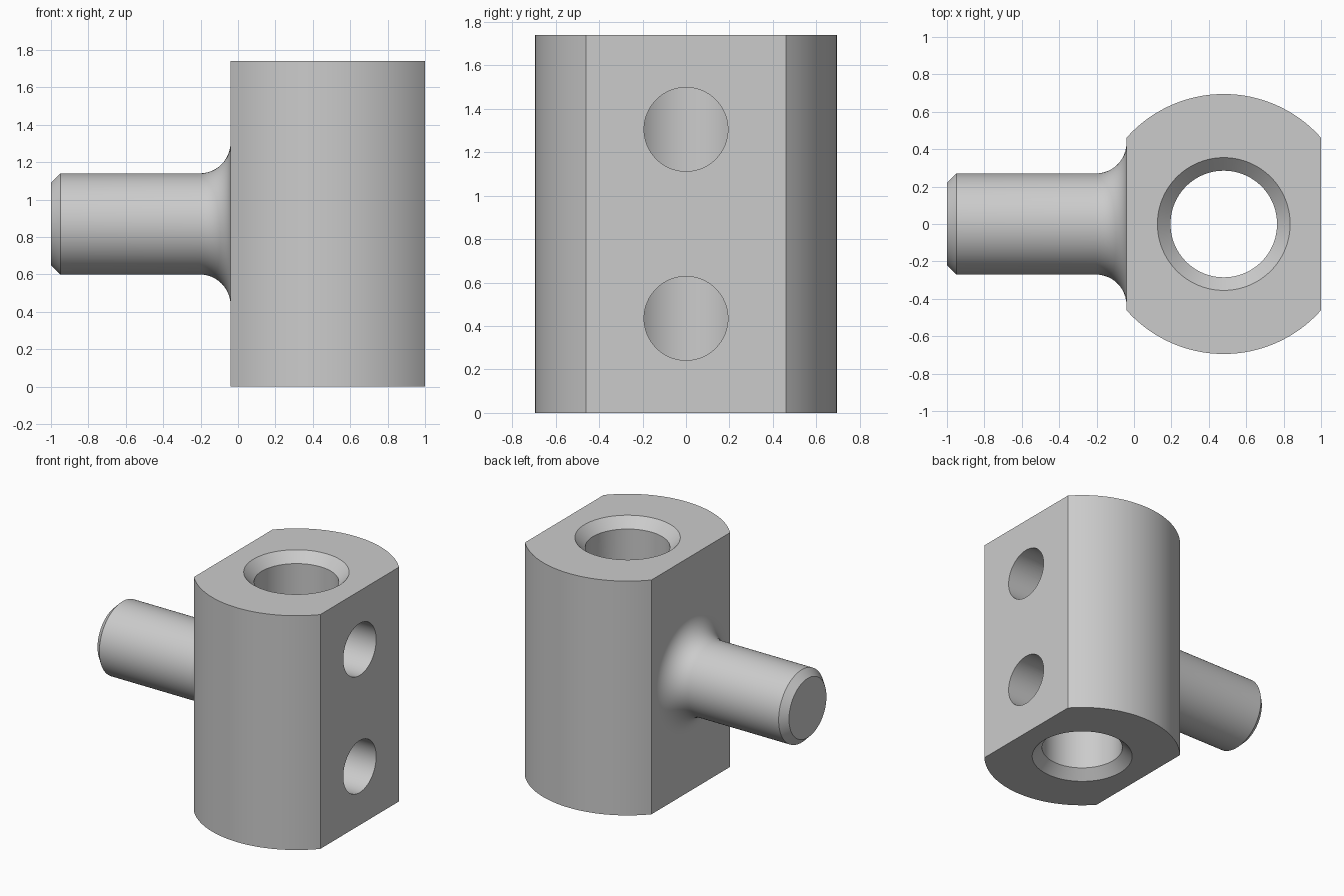
import bpy
import bmesh
from math import sin, cos, asin, pi
from mathutils import Matrix, Vector

if "Cube" in bpy.data.objects:
    bpy.data.objects.remove(bpy.data.objects["Cube"], do_unlink=True)

HEIGHT = 1.74
MID = HEIGHT / 2
CX = 0.48            # axis of the body and its bore
BODY_R, FLAT = 0.695, 0.52
BORE_R, BEVEL = 0.285, 0.07
SHAFT_R, FILLET = 0.27, 0.165
ALONG_X = Matrix.Rotation(pi / 2, 4, 'Y')

steel = bpy.data.materials.new("plain grey")
steel.use_nodes = True
GREY = (0.6, 0.6, 0.6, 1)
steel.diffuse_color = GREY
steel.node_tree.nodes["Principled BSDF"].inputs["Base Color"].default_value = GREY


def make_object(name, bm):
    bmesh.ops.recalc_face_normals(bm, faces=bm.faces[:])
    mesh = bpy.data.meshes.new(name)
    bm.to_mesh(mesh)
    bm.free()
    mesh.materials.append(steel)
    obj = bpy.data.objects.new(name, mesh)
    bpy.context.collection.objects.link(obj)
    return obj


def lathe(name, profile, matrix, steps=96):
    """Closed solid turned from (radius, height) points about local z."""
    bm = bmesh.new()
    rings = [[bm.verts.new(matrix @ Vector((r * cos(2 * pi * i / steps),
                                            r * sin(2 * pi * i / steps), h)))
              for i in range(steps)] for r, h in profile]
    for a, b in zip(rings, rings[1:]):
        for i in range(steps):
            j = (i + 1) % steps
            bm.faces.new((a[i], a[j], b[j], b[i]))
    bm.faces.new(rings[0])
    bm.faces.new(rings[-1])
    return make_object(name, bm)


def combine(target, tool, operation):
    mod = target.modifiers.new(tool.name, 'BOOLEAN')
    mod.operation = operation
    mod.solver = 'EXACT'
    mod.object = tool
    bpy.context.view_layer.objects.active = target
    bpy.ops.object.modifier_apply(modifier=mod.name)
    bpy.data.objects.remove(tool, do_unlink=True)


# Body: round bar with two flats, extruded upward
half = asin(FLAT / BODY_R)
arc = [-half + 2 * half * i / 40 for i in range(41)]
front = [(CX + BODY_R * sin(a), -BODY_R * cos(a)) for a in arc]
back = [(x, -y) for x, y in reversed(front)]
bm = bmesh.new()
base = bm.faces.new([bm.verts.new((x, y, 0)) for x, y in front + back])
top = bmesh.ops.extrude_face_region(bm, geom=[base])["geom"]
bmesh.ops.translate(bm, vec=(0, 0, HEIGHT),
                    verts=[v for v in top if isinstance(v, bmesh.types.BMVert)])
body = make_object("clamp_body", bm)

# Shaft: chamfered tip, straight shank, fillet flaring into the flat
face_x = CX - FLAT
profile = [(SHAFT_R - 0.05, -1.0), (SHAFT_R, -0.95)]
profile += [(SHAFT_R + FILLET * (1 - cos(t)), face_x - FILLET * (1 - sin(t)))
            for t in (pi / 2 * i / 12 for i in range(13))]
profile.append((SHAFT_R + FILLET, face_x + 0.04))
shaft = lathe("shaft", profile, Matrix.Translation((0, 0, MID)) @ ALONG_X)
combine(body, shaft, 'UNION')

# Vertical bore, countersunk at both ends
over = 0.05
wide = BORE_R + BEVEL + over
bore = lathe("bore_cutter", [(wide, -over), (BORE_R, BEVEL),
                             (BORE_R, HEIGHT - BEVEL), (wide, HEIGHT + over)],
             Matrix.Translation((CX, 0, 0)))
combine(body, bore, 'DIFFERENCE')

# Two set-screw holes from the outer flat into the bore
for z in (HEIGHT / 4, HEIGHT * 3 / 4):
    hole = lathe("screw_hole_cutter", [(0.193, CX), (0.193, 1.1)],
                 Matrix.Translation((0, 0, z)) @ ALONG_X, 64)
    combine(body, hole, 'DIFFERENCE')

bpy.ops.object.select_all(action='DESELECT')
body.select_set(True)
bpy.context.view_layer.objects.active = body
bpy.ops.object.shade_smooth_by_angle(angle=pi / 6)
